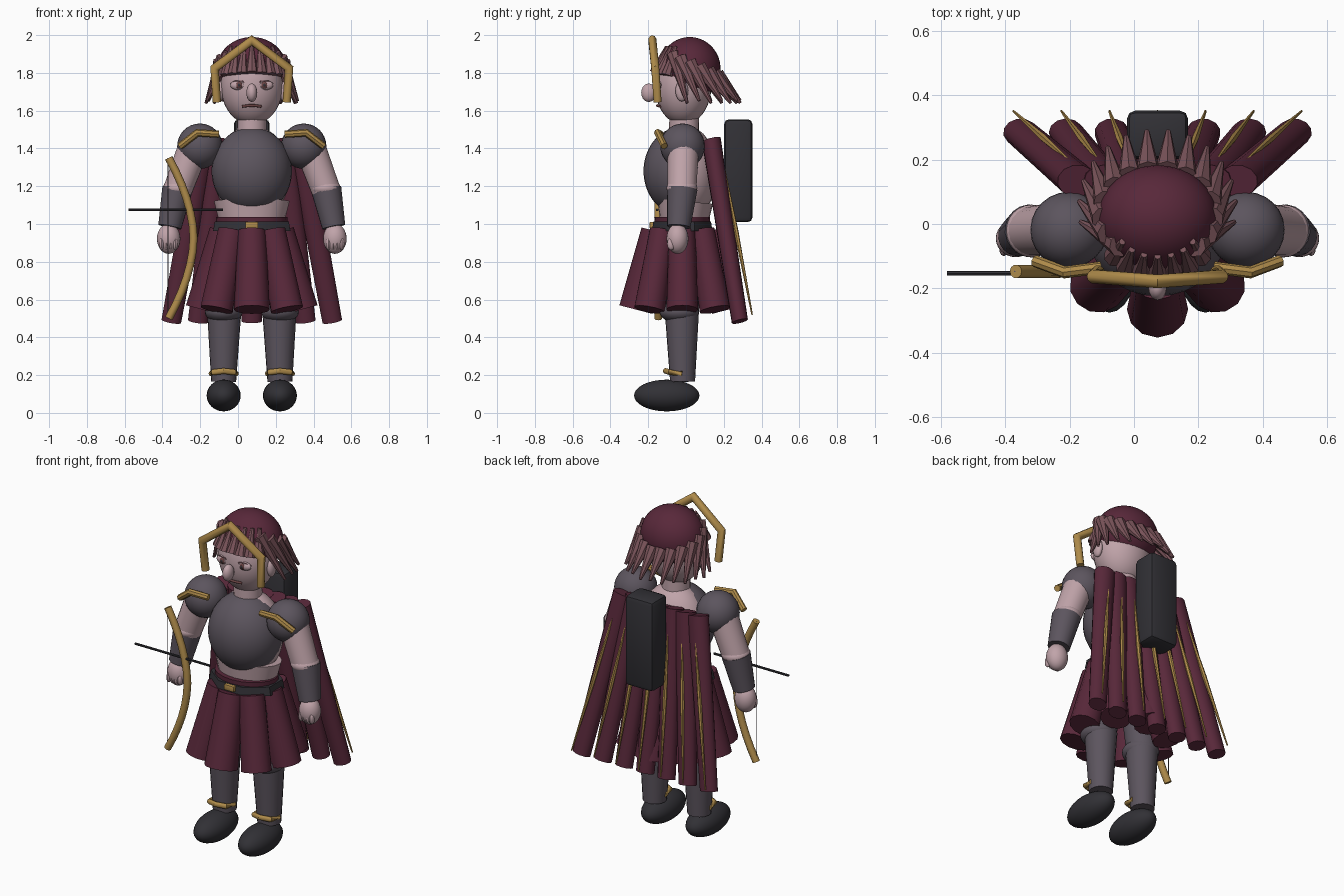
import bpy, bmesh, math
from mathutils import Vector, Matrix

if "Cube" in bpy.data.objects:
    bpy.data.objects.remove(bpy.data.objects["Cube"])

CX = 0.073  # body centre line


def mat(name, rgb):
    m = bpy.data.materials.new(name)
    m.diffuse_color = (*rgb, 1)
    m.use_nodes = True
    m.node_tree.nodes["Principled BSDF"].inputs["Base Color"].default_value = m.diffuse_color
    return m


SKIN = mat("skin", (0.53, 0.37, 0.40))
GREY = mat("grey armour", (0.107, 0.09, 0.112))
DARK = mat("dark leather", (0.031, 0.030, 0.036))
RED = mat("wine cloth", (0.098, 0.021, 0.042))
GOLD = mat("gold trim", (0.43, 0.26, 0.07))
HAIR = mat("dusty hair", (0.20, 0.09, 0.105))
LIP = mat("brown lip", (0.14, 0.055, 0.055))


def from_bm(name, bm, m, angle=40):
    bmesh.ops.recalc_face_normals(bm, faces=bm.faces[:])
    me = bpy.data.meshes.new(name)
    bm.to_mesh(me)
    bm.free()
    ob = bpy.data.objects.new(name, me)
    bpy.context.collection.objects.link(ob)
    ob.data.materials.append(m)
    bpy.ops.object.select_all(action='DESELECT')
    ob.select_set(True)
    bpy.context.view_layer.objects.active = ob
    bpy.ops.object.shade_smooth_by_angle(angle=math.radians(angle))
    return ob


def ball(name, c, r, m, seg=24, cut=None):
    """Ellipsoid, optionally cut flat below height cut."""
    bm = bmesh.new()
    bmesh.ops.create_uvsphere(bm, u_segments=seg, v_segments=seg * 2 // 3, radius=1,
                              matrix=Matrix.Translation(c) @ Matrix.Diagonal((*r, 1)))
    if cut is not None:
        bmesh.ops.bisect_plane(bm, geom=bm.verts[:] + bm.edges[:] + bm.faces[:],
                               plane_co=(0, 0, cut), plane_no=(0, 0, -1), clear_outer=True)
        bmesh.ops.holes_fill(bm, edges=[e for e in bm.edges if e.is_boundary])
    return from_bm(name, bm, m)


def taper(name, p0, p1, r0, r1, m, seg=16, flat=1.0, spin=0.0):
    """Tapered cylinder from p0 to p1; flat scales its thickness in y."""
    p0, p1 = (Vector((p[0], p[1] / flat, p[2])) for p in (p0, p1))
    d = p1 - p0
    bm = bmesh.new()
    bmesh.ops.create_cone(bm, cap_ends=True, segments=seg, radius1=r0, radius2=r1, depth=d.length)
    rot = d.to_track_quat('Z', 'Y').to_matrix().to_4x4() @ Matrix.Rotation(spin, 4, 'Z')
    bm.transform(Matrix.Diagonal((1, flat, 1, 1)) @ Matrix.Translation((p0 + p1) / 2) @ rot)
    return from_bm(name, bm, m)


def tube(name, pts, r, m, seg=10):
    """Capped tube with mitred bends."""
    pts = [Vector(p) for p in pts]
    bm = bmesh.new()
    rings = []
    for i, p in enumerate(pts):
        a = (p - pts[i - 1]).normalized() if i else (pts[1] - p).normalized()
        b = (pts[i + 1] - p).normalized() if i + 1 < len(pts) else a
        t = (a + b).normalized()
        ref = Vector((0, 1, 0)) if abs(t.y) < 0.8 else Vector((0, 0, 1))
        u = t.cross(ref).normalized()
        v = t.cross(u)
        k = 1 / max(0.6, t.dot(a))
        rings.append([bm.verts.new(p + r * (k * math.cos(w) * u + math.sin(w) * v))
                      for w in (2 * math.pi * j / seg for j in range(seg))])
    for q0, q1 in zip(rings, rings[1:]):
        for j in range(seg):
            n = (j + 1) % seg
            bm.faces.new((q0[j], q0[n], q1[n], q1[j]))
    bm.faces.new(rings[0])
    bm.faces.new(rings[-1])
    return from_bm(name, bm, m)


def box(name, c, size, bev, m):
    bm = bmesh.new()
    bmesh.ops.create_cube(bm, size=1, matrix=Matrix.Translation(c) @ Matrix.Diagonal((*size, 1)))
    bmesh.ops.bevel(bm, geom=bm.edges[:], offset=bev, segments=2, affect='EDGES', profile=0.5)
    return from_bm(name, bm, m, 30)


# Torso, breastplate, waist and neck
ball("torso", (CX, 0.0, 1.27), (0.205, 0.165, 0.25), SKIN)
taper("midriff", (CX, -0.01, 1.02), (CX, -0.005, 1.12), 0.175, 0.2, SKIN, 24, 0.74)
ball("breastplate", (CX, -0.03, 1.28), (0.213, 0.195, 0.232), GREY, 32, cut=1.066)
taper("waist_cloth", (CX, -0.02, 0.72), (CX, -0.02, 1.038), 0.17, 0.19, RED, 20, 0.78)
taper("belt", (CX, -0.02, 0.962), (CX, -0.02, 1.012), 0.222, 0.212, DARK, 8, 0.78, math.pi / 8)
box("buckle", (CX, -0.178, 0.994), (0.068, 0.03, 0.034), 0.005, GOLD)
taper("neck", (CX, -0.01, 1.42), (CX, -0.01, 1.6), 0.08, 0.078, SKIN, 20)

# Skirt of eight flared panels
for i in range(8):
    a = i * math.pi / 4
    s, c = math.sin(a), -math.cos(a)
    taper("skirt_panel", (CX + 0.263 * s, -0.02 + 0.245 * c, 0.547),
          (CX + 0.15 * s, -0.02 + 0.147 * c, 0.964), 0.095 if i % 4 == 0 else 0.088, 0.074, RED, 12, 0.95)

# Limbs, mirrored about the centre line
for s in (-1, 1):
    side = "left" if s < 0 else "right"
    X = lambda o: CX + s * o
    lx = X(0.149)
    ball(side + "_boot", (lx, -0.102, 0.092), (0.09, 0.173, 0.084), DARK)
    taper(side + "_greave", (lx, -0.018, 0.165), (lx - s * 0.003, -0.022, 0.53), 0.066, 0.09, GREY, 20)
    ball(side + "_knee", (lx, -0.035, 0.535), (0.1, 0.105, 0.06), GREY)
    taper(side + "_thigh", (lx, -0.02, 0.53), (X(0.12), -0.02, 0.85), 0.088, 0.1, GREY, 20)
    tube(side + "_ankle_band", [(lx - 0.066, -0.02, 0.208), (lx - 0.055, -0.085, 0.215),
                                (lx, -0.108, 0.222), (lx + 0.055, -0.085, 0.215),
                                (lx + 0.066, -0.02, 0.208)], 0.014, GOLD)

    ball(side + "_pauldron", (X(0.275), -0.018, 1.412), (0.12, 0.118, 0.12), GREY)
    tube(side + "_pauldron_trim", [(X(0.38), -0.115, 1.412), (X(0.288), -0.15, 1.483),
                                   (X(0.175), -0.135, 1.475)], 0.019, GOLD, 8)
    taper(side + "_upper_arm", (X(0.392), -0.022, 1.18), (X(0.31), -0.015, 1.4), 0.077, 0.083, SKIN, 20)
    ball(side + "_elbow", (X(0.39), -0.022, 1.19), (0.081, 0.082, 0.05), SKIN)
    taper(side + "_bracer", (X(0.434), -0.038, 0.985), (X(0.394), -0.02, 1.185), 0.062, 0.081, GREY, 20)
    ball(side + "_hand", (X(0.44), -0.045, 0.922), (0.062, 0.058, 0.08), SKIN)
    for k in range(4):
        ball(side + "_finger", (X(0.405 + 0.024 * k), -0.078, 0.895), (0.014, 0.022, 0.034), SKIN, 10)

    # Ears and eyes
    ball(side + "_ear", (X(0.168), -0.022, 1.705), (0.022, 0.034, 0.056), SKIN, 16)
    ball(side + "_eye", (X(0.07), -0.143, 1.735), (0.044, 0.02, 0.026), SKIN, 16)
    ball(side + "_iris", (X(0.067), -0.158, 1.735), (0.017, 0.009, 0.019), LIP, 14)
    ball(side + "_pupil", (X(0.067), -0.164, 1.735), (0.008, 0.005, 0.009), DARK, 10)
    tube(side + "_eyelid", [(X(0.03), -0.155, 1.742), (X(0.05), -0.16, 1.757),
                            (X(0.088), -0.152, 1.757), (X(0.112), -0.137, 1.742)], 0.003, HAIR, 6)

# Head and face
ball("head", (CX, -0.015, 1.735), (0.165, 0.15, 0.21), SKIN, 32)
ball("nose", (CX, -0.197, 1.695), (0.029, 0.04, 0.049), SKIN, 16)
tube("mouth", [(CX - 0.05, -0.137, 1.622), (CX - 0.015, -0.152, 1.627),
               (CX + 0.015, -0.152, 1.627), (CX + 0.05, -0.137, 1.622)], 0.007, LIP)
ball("cap", (CX, 0.02, 1.822), (0.185, 0.163, 0.168), RED, 32)

# Blunt fringe over the brow
for i in range(-3, 4):
    a = math.radians(i * 18)
    sx, sy = math.sin(a), -math.cos(a)
    taper("fringe_lock", (CX + 0.165 * sx, -0.015 + 0.145 * sy, 1.798 - 0.004 * abs(i)),
          (CX + 0.135 * sx, 0.01 + 0.11 * sy, 1.94), 0.034, 0.01, HAIR, 8)

# Pointed locks swept backwards round the sides and back
N = 14
for i in range(N):
    phi = 78 + 204 / (N - 1) * i          # angle of the tip, 180 is straight back
    theta = 180 + (phi - 180) * 1.28      # roots sit further forward at the sides
    p, t = math.radians(phi), math.radians(theta)
    back = (1 - math.cos(t)) / 2
    zb = 1.925 - 0.135 * back
    k = math.sqrt(1 - ((zb - 1.822) / 0.168) ** 2)
    base = (CX + 0.172 * k * math.sin(t), 0.02 - 0.15 * k * math.cos(t), zb)
    tip = (CX + 0.243 * math.sin(p), 0.055 - 0.235 * math.cos(p), 1.64 + 0.012 * (i % 2))
    taper("hair_lock", tip, base, 0.008, 0.038, HAIR, 8)

# Peaked gold circlet framing the face
tube("circlet", [(CX - 0.185, -0.15, 1.645), (CX - 0.197, -0.163, 1.825), (CX, -0.178, 1.972),
                 (CX + 0.197, -0.163, 1.825), (CX + 0.185, -0.15, 1.645)], 0.022, GOLD)

# Cape of seven long folds, each with a gold ridge thickest in the middle
for k in range(-3, 4):
    taper("cape_fold", (CX + 0.142 * k, 0.285, 0.485), (CX + 0.083 * k, 0.134, 1.445),
          0.054, 0.063, RED, 12, 0.8)
    low = Vector((CX + 0.149 * k, 0.35, 0.52))
    high = Vector((CX + 0.086 * k, 0.182, 1.4))
    mid = (low + high) / 2
    taper("cape_ridge_low", low, mid, 0.004, 0.012, GOLD, 6)
    taper("cape_ridge_high", mid, high, 0.012, 0.003, GOLD, 6)

# Quiver on the back
box("quiver", (CX, 0.277, 1.282), (0.19, 0.15, 0.545), 0.026, DARK)

# Bow, string and arrow
bow = []
for i in range(13):
    t = i / 6 - 1
    bow.append((-0.235 - 0.132 * abs(t) ** 1.8, -0.147, 0.925 + 0.425 * t))
tube("bow", bow, 0.021, GOLD)
tube("bow_string", [(-0.37, -0.147, 0.5), (-0.37, -0.147, 1.35)], 0.0025, GREY, 6)
tube("arrow", [(-0.58, -0.153, 1.075), (-0.08, -0.153, 1.075)], 0.007, DARK, 8)
